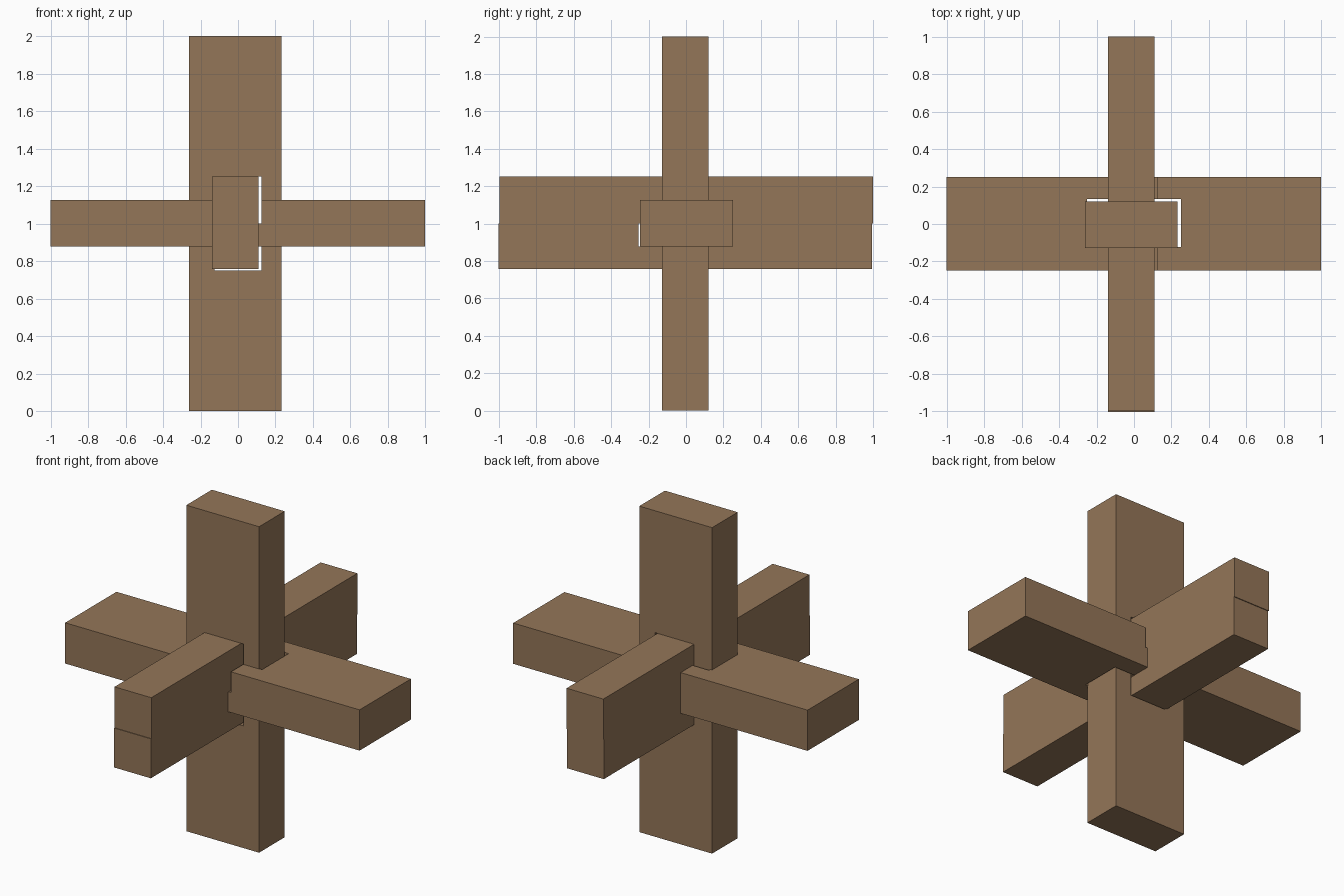
import bpy

if "Cube" in bpy.data.objects:
    bpy.data.objects.remove(bpy.data.objects["Cube"])

# One plain wood colour for every stick
wood = bpy.data.materials.new("brown_wood")
wood.diffuse_color = (0.296, 0.181, 0.098, 1.0)
wood.use_nodes = True
wood.node_tree.nodes["Principled BSDF"].inputs["Base Color"].default_value = wood.diffuse_color


def box(name, lo, hi):
    """Axis-aligned block given by two opposite corners."""
    bpy.ops.mesh.primitive_cube_add(size=1)
    ob = bpy.context.object
    ob.name = name
    for v in ob.data.vertices:
        v.co = [lo[i] + (v.co[i] + 0.5) * (hi[i] - lo[i]) for i in range(3)]
    ob.data.materials.append(wood)
    return ob


def stick(name, lo, hi, notches=()):
    """Square stick with box-shaped notches cut out of it."""
    ob = box(name, lo, hi)
    for a, b in notches:
        cutter = box("cutter", a, b)
        mod = ob.modifiers.new("notch", "BOOLEAN")
        mod.operation = "DIFFERENCE"
        mod.solver = "EXACT"
        mod.object = cutter
        bpy.context.view_layer.objects.active = ob
        bpy.ops.object.modifier_apply(modifier=mod.name)
        bpy.data.objects.remove(cutter, do_unlink=True)
    return ob


# Upright pair: window through the middle for the front-to-back pair
window = [((-0.125, -0.5, 0.75), (0.125, 0.5, 1.252))]
stick("upright_left", (-0.262, -0.127, 0), (-0.015, 0.121, 2), window)
stick("upright_right", (-0.015, -0.127, 0), (0.232, 0.121, 2), window)

# Sideways pair: slot for the uprights and a top notch for the key stick
slot = ((-0.25, -0.123, 0.5), (0.25, 0.134, 1.5))
top_notch = ((-0.125, -0.5, 1.0), (0.125, 0.5, 1.5))
stick("crossbar_front", (-1, -0.247, 0.877), (0.998, 0, 1.127), [slot, top_notch])
stick("crossbar_back", (-1, 0, 0.877), (0.998, 0.25, 1.127), [slot, top_notch])

# Front-to-back pair: solid key above, notched stick below
stick("key_stick", (-0.139, -0.998, 1.0), (0.11, 1.0, 1.251))
stick("lower_stick", (-0.139, -1.002, 0.758), (0.11, 0.995, 1.0),
      [((-0.5, -0.254, 0.877), (0.5, 0.25, 1.5))])
